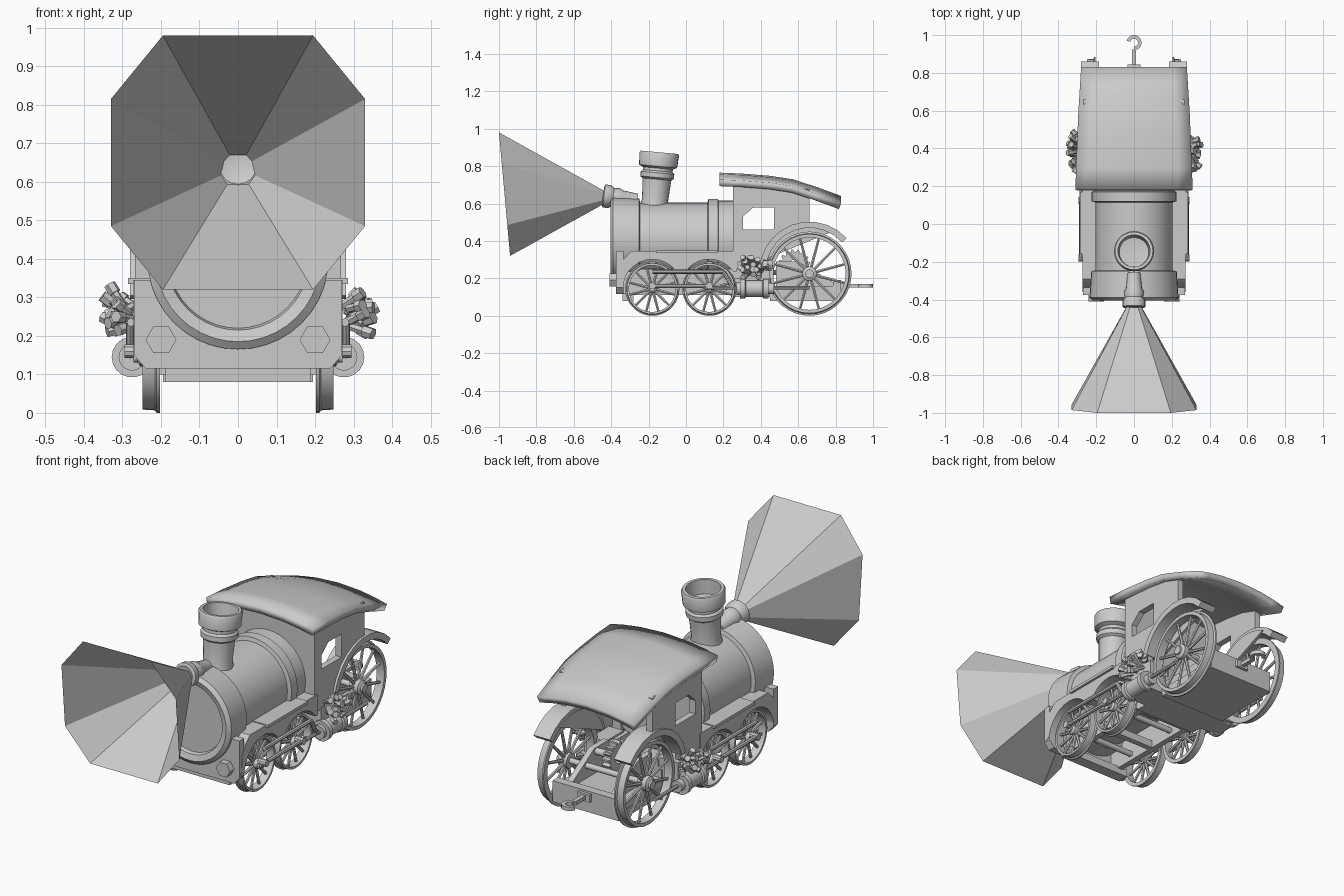
import bpy, bmesh, math, random
from math import sin, cos, pi, radians
from mathutils import Vector

old = bpy.data.objects.get("Cube")
if old:
    bpy.data.objects.remove(old, do_unlink=True)

grey = bpy.data.materials.new("plain grey")
grey.use_nodes = True
grey.diffuse_color = (0.6, 0.6, 0.6, 1)
grey.node_tree.nodes["Principled BSDF"].inputs["Base Color"].default_value = (0.6, 0.6, 0.6, 1)


def finish(name, bm, angle=35, normals=True):
    if normals:
        bmesh.ops.recalc_face_normals(bm, faces=bm.faces[:])
    me = bpy.data.meshes.new(name)
    bm.to_mesh(me)
    bm.free()
    me.materials.append(grey)
    me.shade_smooth()
    me.set_sharp_from_angle(angle=radians(angle))
    ob = bpy.data.objects.new(name, me)
    bpy.context.collection.objects.link(ob)
    return ob


def add_lathe(bm, profile, origin, axis, segs=32, closed=False):
    """Revolve (radius, height) points about an axis."""
    q = Vector(axis).to_track_quat('Z', 'Y')
    rings = []
    for r, h in profile:
        rings.append([bm.verts.new(Vector(origin) + q @ Vector(
            (r * cos(2 * pi * i / segs), r * sin(2 * pi * i / segs), h))) for i in range(segs)])
    pairs = list(zip(rings, rings[1:]))
    if closed:
        pairs.append((rings[-1], rings[0]))
    for a, b in pairs:
        for i in range(segs):
            j = (i + 1) % segs
            bm.faces.new((a[i], a[j], b[j], b[i]))
    bmesh.ops.remove_doubles(bm, verts=[v for ring in rings for v in ring], dist=1e-5)


def lathe(name, profile, origin, axis, segs=32, closed=False):
    bm = bmesh.new()
    add_lathe(bm, profile, origin, axis, segs, closed)
    return finish(name, bm)


def rod(name, a, b, r, segs=12):
    a, b = Vector(a), Vector(b)
    d = (b - a).length
    return lathe(name, [(0, 0), (r, 0), (r, d), (0, d)], a, b - a, segs)


def prism(name, loops, lo, hi, axis=0):
    """Extrude outlines (first outer, then holes) along x, y or z."""
    def place(p):
        c = list(p)
        c.insert(axis, lo)
        return c
    bm = bmesh.new()
    edges = []
    for loop in loops:
        vs = [bm.verts.new(place(p)) for p in loop]
        edges += [bm.edges.new((vs[i], vs[i - 1])) for i in range(len(vs))]
    bmesh.ops.triangle_fill(bm, use_beauty=True, edges=edges)
    ext = bmesh.ops.extrude_face_region(bm, geom=bm.faces[:])
    move = [0, 0, 0]
    move[axis] = hi - lo
    bmesh.ops.translate(bm, vec=move, verts=[g for g in ext["geom"] if isinstance(g, bmesh.types.BMVert)])
    return finish(name, bm)


def box(name, x, y, z):
    return prism(name, [[(y[0], z[0]), (y[1], z[0]), (y[1], z[1]), (y[0], z[1])]], *x)


def arc(cy, cz, r, a0, a1, n=10):
    return [(cy + r * cos(radians(a0 + (a1 - a0) * i / n)),
             cz + r * sin(radians(a0 + (a1 - a0) * i / n))) for i in range(n + 1)]


# Boiler with thick front ring and rear band
lathe("boiler", [(0, -.375), (.18, -.375), (.185, -.395), (.215, -.405), (.235, -.39), (.226, -.25),
                 (.205, -.245), (.205, .115), (.225, .12), (.225, .17), (.215, .175), (.215, .28), (0, .28)],
      (0, 0, .4), (0, 1, 0), 40)

# Chimney
lathe("chimney", [(.085, -.05), (.07, .02), (.077, .13), (.09, .14), (.09, .165), (.08, .175), (.08, .19),
                  (.102, .2), (.106, .265), (.1, .275), (.085, .275), (.078, .2), (0, .19)],
      (0, -.167, .6), (0, .09, 1), 28)

# Headlamp and its flared beam
lathe("headlamp", [(0, -.02), (.035, -.02), (.042, .06), (.052, .08), (.048, .11), (.062, .13), (.062, .16),
                   (.048, .165), (0, .15)], (0, -.28, .62), (0, -1, .13), 16)
bm = bmesh.new()
outline = [(.33, .485), (.33, .815), (.195, .98), (-.195, .98), (-.33, .815), (-.33, .485), (-.195, .32), (.195, .32)]
wide = [bm.verts.new((x, -1 + (.98 - z) * .09, z)) for x, z in outline]
tip = [bm.verts.new((x * .11, -.435 + (.65 - z) * .02, .637 + (z - .65) * .1)) for x, z in outline]
for i in range(8):
    bm.faces.new((wide[i - 1], wide[i], tip[i], tip[i - 1]))
finish("lamp_beam", bm, 30)

# Front beam with hexagonal buffers
prism("front_beam", [[(-.27, .345), (-.27, .15), (-.24, .115), (.24, .115), (.27, .15), (.27, .345)]], -.375, -.335, 1)
for s in (-1, 1):
    rod("buffer", (s * .2, -.37, .19), (s * .2, -.41, .19), .04, 6)

# Chassis
box("under_tray", (-.19, .19), (-.34, -.28), (.08, .12))
box("floor_plate", (-.195, .195), (.45, .82), (.08, .12))
box("middle_plate", (-.18, .18), (.24, .46), (.1, .2))
for s in (-1, 1):
    box("frame_rail", (s * .13, s * .16), (-.34, .46), (.11, .25))
for y in (-.03, .23):
    box("cross_bar", (-.18, .18), (y - .015, y + .015), (.11, .15))


def wheel(cx, cy, r, s, spokes=12):
    """Flanged spoked wheel facing outward on side s."""
    bm = bmesh.new()
    c = Vector((s * cx, cy, r))
    add_lathe(bm, [(r * .86, 0), (r, 0), (r, .008), (r * .955, .012), (r * .94, .045), (r * .86, .045)],
              c, (s, 0, 0), 36, True)
    add_lathe(bm, [(0, 0), (r * .17, 0), (r * .17, .05), (r * .1, .058), (r * .1, .068), (0, .068)], c, (s, 0, 0), 16)
    for i in range(spokes):
        a = 2 * pi * (i + .5) / spokes
        d = Vector((0, cos(a), sin(a)))
        add_lathe(bm, [(.009, r * .12), (.007, r * .9)], c + Vector((s * .022, 0, 0)), d, 6)
    finish("wheel", bm)


axles = [(-.18, .145), (.125, .145), (.66, .225)]
for y, r in axles:
    rod("axle", (-.21, y, r), (.21, y, r), .015)
    for s in (-1, 1):
        wheel(.203, y, r, s)

# Cab side walls with windows, splashers and running gear
window = [(.305, .46), (.47, .46), (.47, .58), (.36, .58), (.305, .53)]
for s in (-1, 1):
    prism("cab_side", [[(.25, .25), (.25, .715), (.45, .705), (.66, .675), (.66, .475)]
                       + arc(.66, .235, .24, 95, 175, 8), window], s * .235, s * .268)
    prism("rear_splasher", [arc(.66, .235, .235, 42, 165, 9) + arc(.66, .235, .268, 165, 42, 9)], s * .185, s * .28)
    prism("rear_splasher_cheek", [arc(.66, .235, .25, 60, 165, 9)], s * .18, s * .195)
    prism("front_splasher", [[(-.36, .15), (-.355, .25), (-.335, .3), (-.29, .345), (.27, .345), (.27, .235)]
                             + arc(.125, .145, .157, 35, 145) + arc(-.18, .145, .157, 35, 172)],
          s * .185, s * .272)
    box("running_board", (s * .18, s * .285), (-.16, .17), (.335, .35))
    rod("side_rod", (s * .28, -.18, .16), (s * .28, .125, .16), .011, 8)
    rod("valve_rod", (s * .278, -.18, .235), (s * .278, .2, .235), .011, 8)
    rod("drive_rod", (s * .28, .1, .15), (s * .28, .66, .15), .009, 8)
    rod("rod_link", (s * .28, .2, .235), (s * .28, .25, .15), .011, 8)
    for y in (-.18, .125):
        rod("crank_pin", (s * .25, y, .16), (s * .295, y, .16), .018, 10)
    lathe("steam_cylinder", [(0, 0), (.035, 0), (.035, .02), (.053, .02), (.053, .045), (.045, .05), (.045, .14),
                             (.053, .145), (.053, .17), (.03, .17), (.03, .2), (0, .2)],
          (s * .275, .27, .145), (0, 1, 0), 18)
    box("cylinder_mount", (s * .15, s * .27), (.3, .45), (.1, .26))

# Clusters of stubby hexagonal prisms
random.seed(4)
for s in (-1, 1):
    bm = bmesh.new()
    for i in range(26):
        start = Vector((s * random.uniform(.27, .3), random.uniform(.32, .44), random.uniform(.22, .28)))
        d = Vector((s * random.uniform(.4, 1), (start.y - .38) * 10 + random.uniform(-.3, .3),
                    random.uniform(-.35, .7))).normalized()
        n = random.uniform(.04, .075)
        add_lathe(bm, [(0, 0), (.011, 0), (.011, n * .6), (.016, n * .6), (.016, n), (0, n)], start, d, 6)
    finish("bolt_cluster", bm)

# Cab front wall and arched roof
prism("cab_front", [[(-.268, .3), (.268, .3), (.268, .71), (.13, .735), (-.13, .735), (-.268, .71)]], .25, .28, 1)
bm = bmesh.new()
rows = []
for y, z, w in ((.18, .765, .31), (.3, .76, .307), (.45, .748, .3), (.57, .73, .296), (.7, .688, .288), (.83, .64, .28)):
    rows.append([bm.verts.new((w * t, y, z - .037 * t * t)) for t in (-1, -.75, -.45, 0, .45, .75, 1)])
for a, b in zip(rows, rows[1:]):
    for i in range(6):
        bm.faces.new((a[i], a[i + 1], b[i + 1], b[i]))
roof = finish("roof", bm, 35)
thick = roof.modifiers.new("thickness", 'SOLIDIFY')
thick.thickness = .036
thick.offset = -1

# Rear platform with sloped cheeks and gear
box("rear_beam", (-.19, .19), (.785, .83), (.08, .19))
for s in (-1, 1):
    prism("sloped_cheek", [[(.48, .1), (.8, .1), (.8, .17), (.6, .29), (.48, .29)]], s * .11, s * .14)
box("platform_floor", (-.19, .19), (.46, .8), (.12, .16))
teeth = []
for i in range(16):
    for k, r in ((0, .07), (.25, .085), (.5, .085), (.75, .07)):
        a = 2 * pi * (i + k) / 16
        teeth.append((.58 + r * cos(a), .27 + r * sin(a)))
prism("gear", [teeth, arc(.58, .27, .03, 0, 330, 11)], -.02, .02)
rod("gear_shaft", (-.13, .58, .27), (.13, .58, .27), .018)

# Flat coupling hook
box("hook_plate", (-.035, .035), (.825, .845), (.14, .18))
box("hook_stem", (-.011, .011), (.84, .925), (.15, .17))
prism("hook", [arc(0, .96, .04, -90, 165, 14) + arc(0, .96, .021, 165, -90, 14)], .15, .17, 2)
